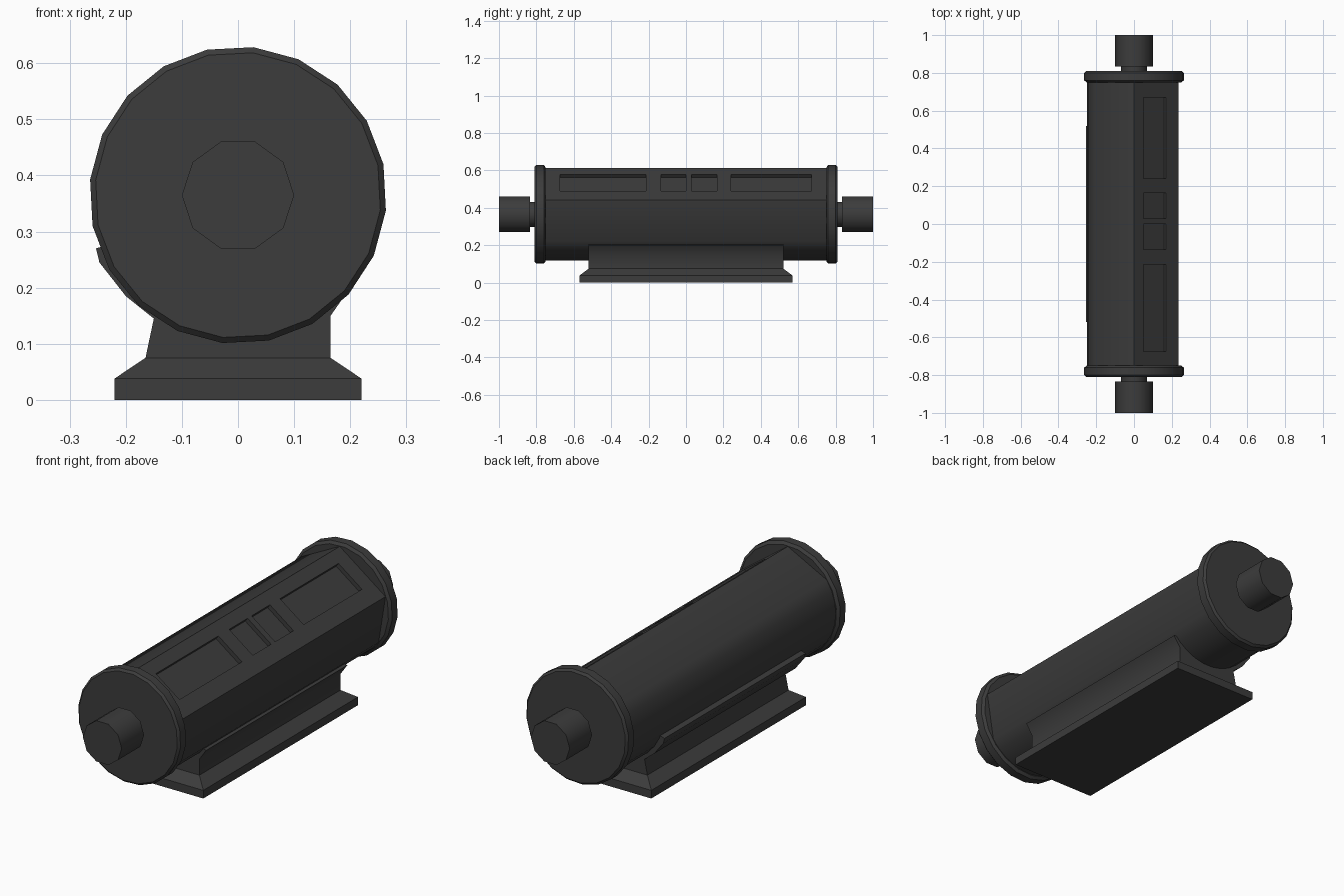
import bpy, bmesh
from math import cos, sin, radians, atan2
from mathutils import Matrix, Vector

if "Cube" in bpy.data.objects:
    bpy.data.objects.remove(bpy.data.objects["Cube"])

CZ, R = 0.365, 0.248          # axis height and body radius

dark = bpy.data.materials.new("dark_metal")
dark.diffuse_color = (0.045, 0.045, 0.045, 1)
dark.use_nodes = True
dark.node_tree.nodes["Principled BSDF"].inputs["Base Color"].default_value = dark.diffuse_color


def finish(bm, name, angle=45):
    bmesh.ops.recalc_face_normals(bm, faces=bm.faces)
    me = bpy.data.meshes.new(name)
    bm.to_mesh(me)
    bm.free()
    me.materials.append(dark)
    ob = bpy.data.objects.new(name, me)
    bpy.context.collection.objects.link(ob)
    shade(ob, angle)
    return ob


def shade(ob, angle):
    bpy.ops.object.select_all(action='DESELECT')
    ob.select_set(True)
    bpy.context.view_layer.objects.active = ob
    bpy.ops.object.shade_smooth_by_angle(angle=radians(angle))


def loft(name, sections, angle=45):
    """Skin a list of (y, [(x, z), ...]) cross-sections and cap both ends."""
    bm = bmesh.new()
    rings = [[bm.verts.new((x, y, z)) for x, z in pts] for y, pts in sections]
    n = len(rings[0])
    for a, b in zip(rings, rings[1:]):
        for i in range(n):
            bm.faces.new((a[i], a[(i + 1) % n], b[(i + 1) % n], b[i]))
    bm.faces.new(rings[0])
    bm.faces.new(rings[-1])
    return finish(bm, name, angle)


def arc(r, degrees):
    return [(r * cos(radians(a)), CZ + r * sin(radians(a))) for a in degrees]


# Body: round underneath, with a wide flat panel and two side facets on top
outline = arc(R, [18, 90] + list(range(144, 325, 12)))
body = loft("body", [(-0.76, outline), (0.76, outline)], 50)

# Recessed windows in the flat panel
tilt = atan2(outline[1][1] - outline[0][1], outline[0][0])
mid = Vector((0.11, 0, CZ + R - 0.11 * (outline[1][1] - outline[0][1]) / outline[0][0]))
bm = bmesh.new()
for y0, y1 in ((-0.675, -0.215), (-0.135, 0.0), (0.03, 0.165), (0.24, 0.67)):
    place = (Matrix.Translation(mid + Vector((0, (y0 + y1) / 2, 0)))
             @ Matrix.Rotation(tilt, 4, 'Y')
             @ Matrix.Diagonal((0.15, y1 - y0, 0.04, 1)))
    bmesh.ops.create_cube(bm, size=1, matrix=place)
cutter = finish(bm, "window_cutter")
cutter.hide_render = True
mod = body.modifiers.new("windows", 'BOOLEAN')
mod.object, mod.operation, mod.solver = cutter, 'DIFFERENCE', 'EXACT'
bpy.context.view_layer.objects.active = body
bpy.ops.object.modifier_apply(modifier=mod.name)
bpy.data.objects.remove(cutter)
shade(body, 50)

# End flanges, necks and shaft ends, mirrored front and back
flange_angles = [12 + 18 * i for i in range(20)]
deca = [36 * i for i in range(10)]
for s, side in ((-1, "front"), (1, "back")):
    loft(side + "_flange", [(s * y, arc(r, flange_angles)) for y, r in
                            ((0.75, 0.252), (0.76, 0.265), (0.80, 0.265), (0.81, 0.255))], 30)
    loft(side + "_neck", [(s * y, arc(0.07, deca)) for y in (0.80, 0.84)])
    loft(side + "_shaft_end", [(s * y, arc(0.1, deca)) for y in (0.835, 1.0)])

# Base plate with chamfered top
bm = bmesh.new()
rings = [[bm.verts.new((sx * x, sy * y, z)) for sx, sy in ((-1, -1), (1, -1), (1, 1), (-1, 1))]
         for x, y, z in ((0.22, 0.57, 0), (0.22, 0.57, 0.038), (0.165, 0.52, 0.075))]
for a, b in zip(rings, rings[1:]):
    for i in range(4):
        bm.faces.new((a[i], a[(i + 1) % 4], b[(i + 1) % 4], b[i]))
bm.faces.new(rings[0])
bm.faces.new(rings[-1])
finish(bm, "base_plate", 30)

# Saddle cradling the body, wrapping higher on the left
saddle = [(-0.165, 0.074), (0.165, 0.074), (0.165, 0.15), (0.2, 0.2), (0.15, 0.21),
          (0, 0.16), (-0.15, 0.21), (-0.22, 0.28), (-0.253, 0.27), (-0.247, 0.245),
          (-0.2, 0.185), (-0.15, 0.145)]
loft("saddle", [(-0.52, saddle), (0.52, saddle)], 40)
